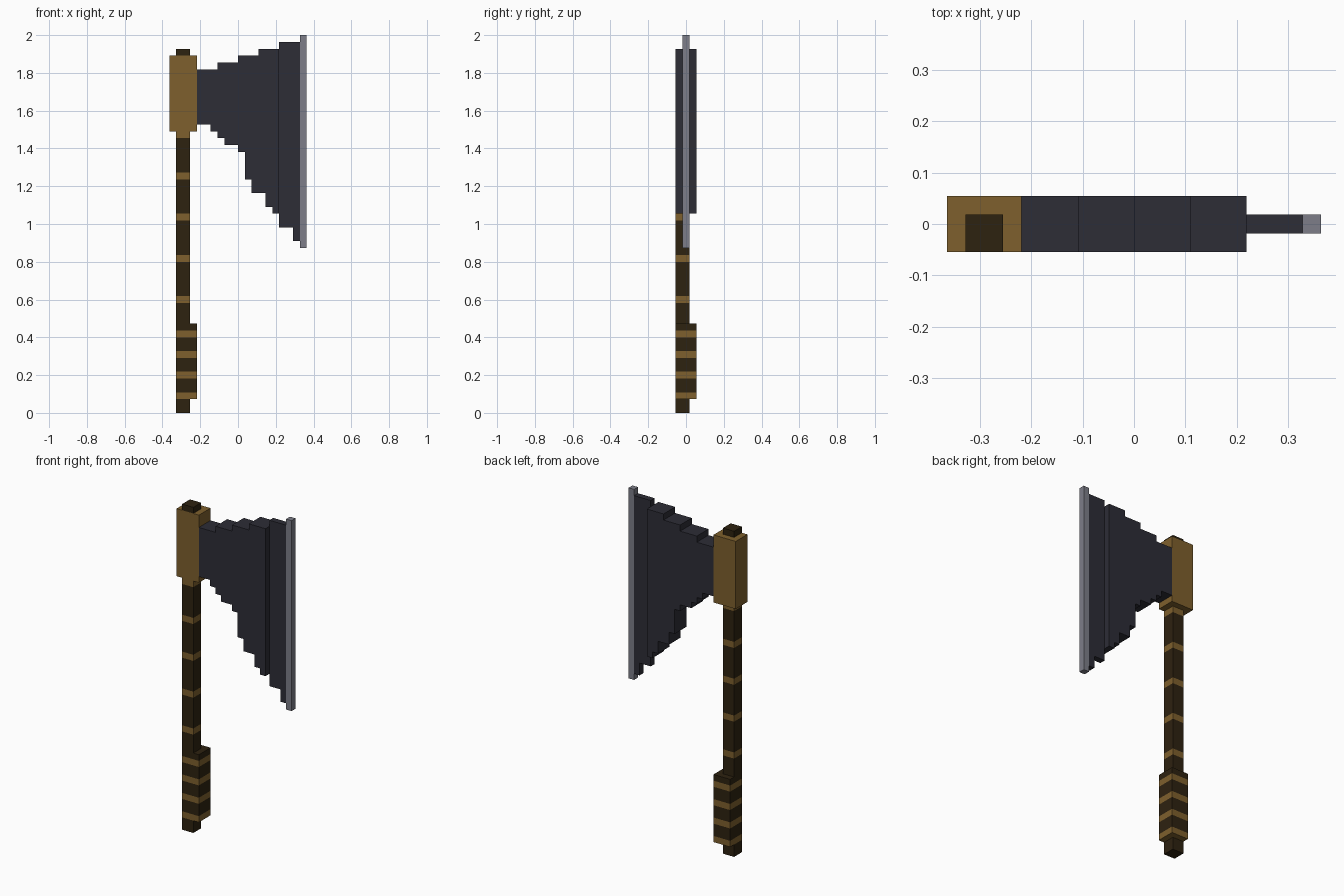
import bpy, bmesh

if "Cube" in bpy.data.objects:
    bpy.data.objects.remove(bpy.data.objects["Cube"])

U = 2 / 55  # one block of the stepped grid


def pos(i, j, k):
    return ((i - 10) * U, (j - 1.5) * U, k * U)


def material(name, rgb):
    m = bpy.data.materials.new(name)
    m.diffuse_color = (*rgb, 1)
    m.use_nodes = True
    m.node_tree.nodes["Principled BSDF"].inputs["Base Color"].default_value = m.diffuse_color
    return m


dark_wood = material("dark wood", (0.027, 0.016, 0.005))
tan_wrap = material("tan wrap", (0.210, 0.117, 0.026))
dark_steel = material("dark steel", (0.026, 0.026, 0.037))
bright_steel = material("bright steel", (0.205, 0.208, 0.250))


def finish(name, bm, mats):
    bmesh.ops.recalc_face_normals(bm, faces=bm.faces)
    me = bpy.data.meshes.new(name)
    bm.to_mesh(me)
    bm.free()
    for m in mats:
        me.materials.append(m)
    ob = bpy.data.objects.new(name, me)
    bpy.context.collection.objects.link(ob)
    return ob


def post(name, x, y, z, mats, stripes=()):
    """Square post; each height in stripes gets a one-block band of the second material."""
    cuts = sorted({z[0], z[1], *stripes, *(s + 1 for s in stripes)})
    bm = bmesh.new()
    rings = [[bm.verts.new(pos(i, j, k)) for i, j in
              ((x[0], y[0]), (x[1], y[0]), (x[1], y[1]), (x[0], y[1]))] for k in cuts]
    for k, lo, hi in zip(cuts, rings, rings[1:]):
        for n in range(4):
            f = bm.faces.new((lo[n], lo[n - 3], hi[n - 3], hi[n]))
            f.material_index = int(k in stripes)
    bm.faces.new(rings[0]).material_index = int(z[0] in stripes)
    bm.faces.new(rings[-1]).material_index = int(z[1] - 1 in stripes)
    return finish(name, bm, mats)


def stepped_plate(name, columns, y, mat):
    """Plate with a stepped outline from (x start, x end, bottom, top) columns."""
    top, bottom = [], []
    for x0, x1, lo, hi in columns:
        top += [(x0, hi), (x1, hi)]
        bottom += [(x0, lo), (x1, lo)]
    outline = []
    for p in bottom + top[::-1]:
        if not outline or outline[-1] != p:
            outline.append(p)
    bm = bmesh.new()
    face = bm.faces.new([bm.verts.new(pos(i, y[0], k)) for i, k in outline])
    ext = bmesh.ops.extrude_face_region(bm, geom=[face], use_keep_orig=True)
    moved = [v for v in ext["geom"] if isinstance(v, bmesh.types.BMVert)]
    bmesh.ops.translate(bm, verts=moved, vec=(0, (y[1] - y[0]) * U, 0))
    return finish(name, bm, [mat])


# Handle: butt, wrapped grip, banded shaft, top stub
wood = [dark_wood, tan_wrap]
post("handle_butt", (1, 3), (0, 2), (0, 2), wood)
post("grip", (1, 4), (0, 3), (2, 13), wood, (2, 5, 8, 11))
post("shaft", (1, 3), (0, 2), (13, 41), wood, (16, 22, 28, 34, 40))
post("handle_top", (1, 3), (0, 2), (52, 53), wood)

# Collar holding the head
post("collar", (0, 4), (0, 3), (41, 52), [tan_wrap])

# Thick stepped blade body
stepped_plate("blade_body", [
    (4, 6, 42, 50), (6, 7, 41, 50), (7, 8, 40, 51), (8, 10, 39, 51),
    (10, 11, 38, 52), (11, 12, 34, 52), (12, 13, 32, 52), (13, 14, 32, 53),
    (14, 15, 30, 53), (15, 16, 29, 53)], (0, 3), dark_steel)

# Thin blade rim and bright cutting edge
stepped_plate("blade_rim", [(16, 18, 27, 54), (18, 19, 25, 54)], (1, 2), dark_steel)
post("cutting_edge", (19, 20), (1, 2), (24, 55), [bright_steel])
